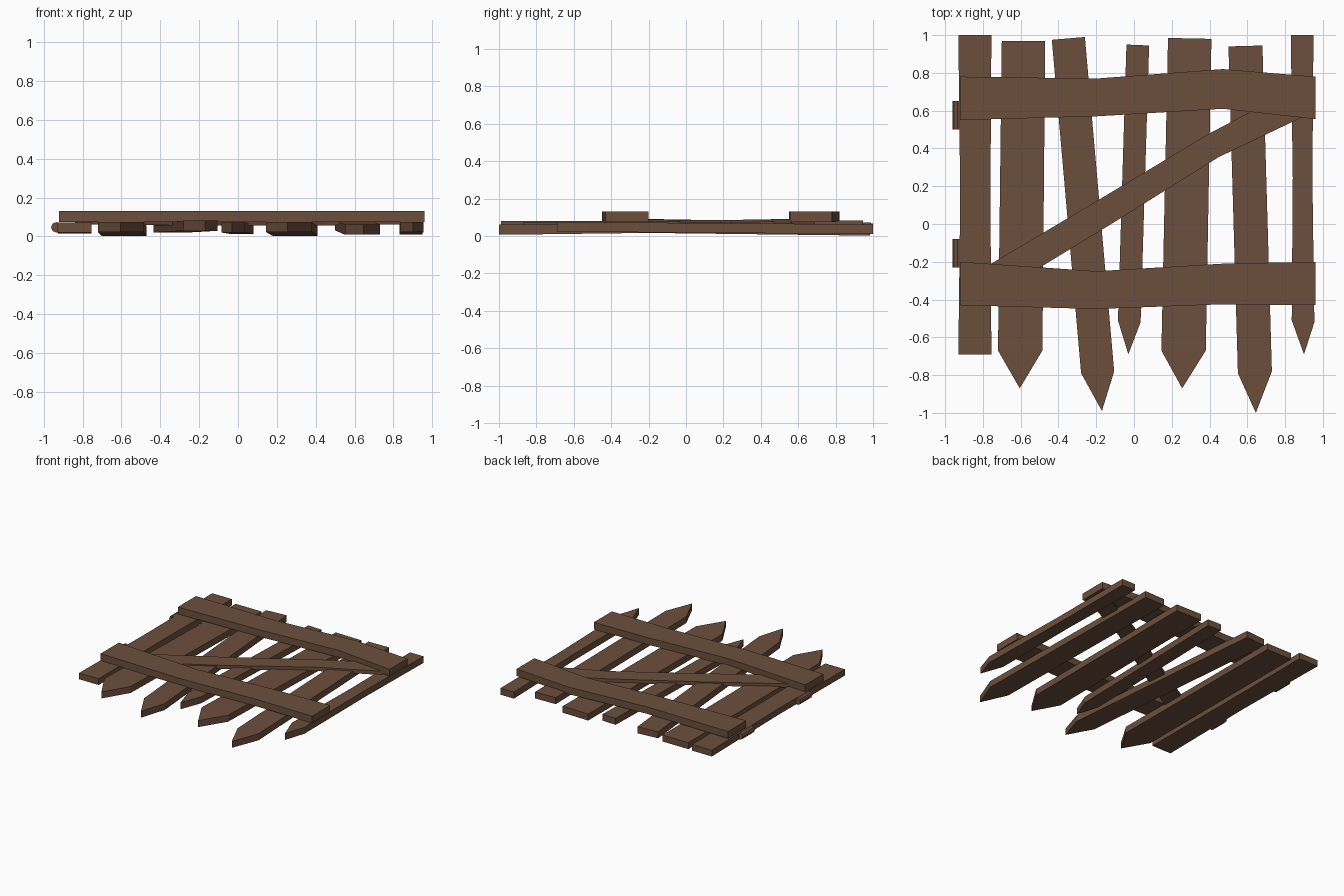
import bpy, bmesh, math
from mathutils import Matrix

if "Cube" in bpy.data.objects:
    bpy.data.objects.remove(bpy.data.objects["Cube"])

wood = bpy.data.materials.new("brown wood")
wood.diffuse_color = (0.15, 0.078, 0.046, 1)
wood.use_nodes = True
wood.node_tree.nodes["Principled BSDF"].inputs["Base Color"].default_value = wood.diffuse_color


def finish(bm, name):
    bmesh.ops.recalc_face_normals(bm, faces=bm.faces[:])
    mesh = bpy.data.meshes.new(name)
    bm.to_mesh(mesh)
    bm.free()
    mesh.materials.append(wood)
    bpy.context.collection.objects.link(bpy.data.objects.new(name, mesh))


def plank(name, sections, thick, tip=None):
    """Loft a board through (left_xy, right_xy, bottom_z) sections, optional pointed tip."""
    bm = bmesh.new()
    rings = []
    for (a, b, z) in sections:
        rings.append([bm.verts.new((*p, h)) for p, h in
                      ((a, z), (b, z), (b, z + thick), (a, z + thick))])
    for r, s in zip(rings, rings[1:]):
        for i in range(4):
            j = (i + 1) % 4
            bm.faces.new((r[i], r[j], s[j], s[i]))
    bm.faces.new(rings[0])
    last = rings[-1]
    if tip:
        lo = bm.verts.new((*tip, sections[-1][2]))
        hi = bm.verts.new((*tip, sections[-1][2] + thick))
        bm.faces.new((last[0], last[1], lo))
        bm.faces.new((last[3], last[2], hi))
        bm.faces.new((last[1], last[2], hi, lo))
        bm.faces.new((last[0], last[3], hi, lo))
    else:
        bm.faces.new(last)
    finish(bm, name)


# Pickets: back-left, back-right, front-left, front-right, tip, back z, front z
pickets = [
    ((-.70, .97), (-.47, .97), (-.72, -.67), (-.485, -.67), (-.605, -.87), .002, .022),
    ((-.435, .975), (-.26, .99), (-.28, -.79), (-.105, -.78), (-.17, -.99), .020, .029),
    ((-.04, .95), (.08, .945), (-.085, -.51), (.035, -.52), (-.03, -.69), .013, .020),
    ((.18, .985), (.41, .98), (.145, -.67), (.38, -.67), (.255, -.87), .002, .022),
    ((.50, .94), (.68, .945), (.55, -.79), (.73, -.78), (.645, -1.0), .031, .009),
    ((.83, 1.0), (.95, 1.0), (.835, -.51), (.955, -.52), (.90, -.69), .010, .022),
]
for n, (bl, br, fl, fr, tip, zb, zf) in enumerate(pickets):
    pinch = .008 if n == 5 else 0
    ml = ((bl[0] + fl[0]) / 2 + pinch, (bl[1] + fl[1]) / 2)
    mr = ((br[0] + fr[0]) / 2 - pinch, (br[1] + fr[1]) / 2)
    plank(f"picket_{n + 1}", [(bl, br, zb), (ml, mr, (zb + zf) / 2), (fl, fr, zf)], .052, tip)

# Square-ended hinge post
plank("hinge_post", [((-.93, 1), (-.755, 1), .016), ((-.92, .15), (-.76, .15), .02),
                     ((-.93, -.69), (-.755, -.69), .021)], .05)

# Bent cross rails
for name, rows in (
    ("back_rail", ((-.92, .55, .78), (-.2, .57, .77), (.47, .61, .82), (.96, .555, .78))),
    ("front_rail", ((-.92, -.43, -.2), (-.2, -.45, -.25), (.47, -.425, -.21), (.96, -.43, -.2))),
):
    plank(name, [((x, y0), (x, y1), .074) for x, y0, y1 in rows], .056)

# Diagonal brace tucked under both rails
plank("diagonal_brace", [((-.84, -.26), (-.76, -.39), .062), ((-.20, .12), (-.12, .00), .055),
                         ((.40, .48), (.45, .355), .057), ((.80, .69), (.89, .565), .062)], .03)

# Hinge barrels on the post side
for n, y in enumerate((.575, -.155)):
    bm = bmesh.new()
    bmesh.ops.create_cone(bm, cap_ends=True, segments=8, radius1=.027, radius2=.027, depth=.15,
                          matrix=Matrix.Translation((-.935, y, .047)) @ Matrix.Rotation(math.pi / 2, 4, 'X'))
    finish(bm, f"hinge_barrel_{n + 1}")
